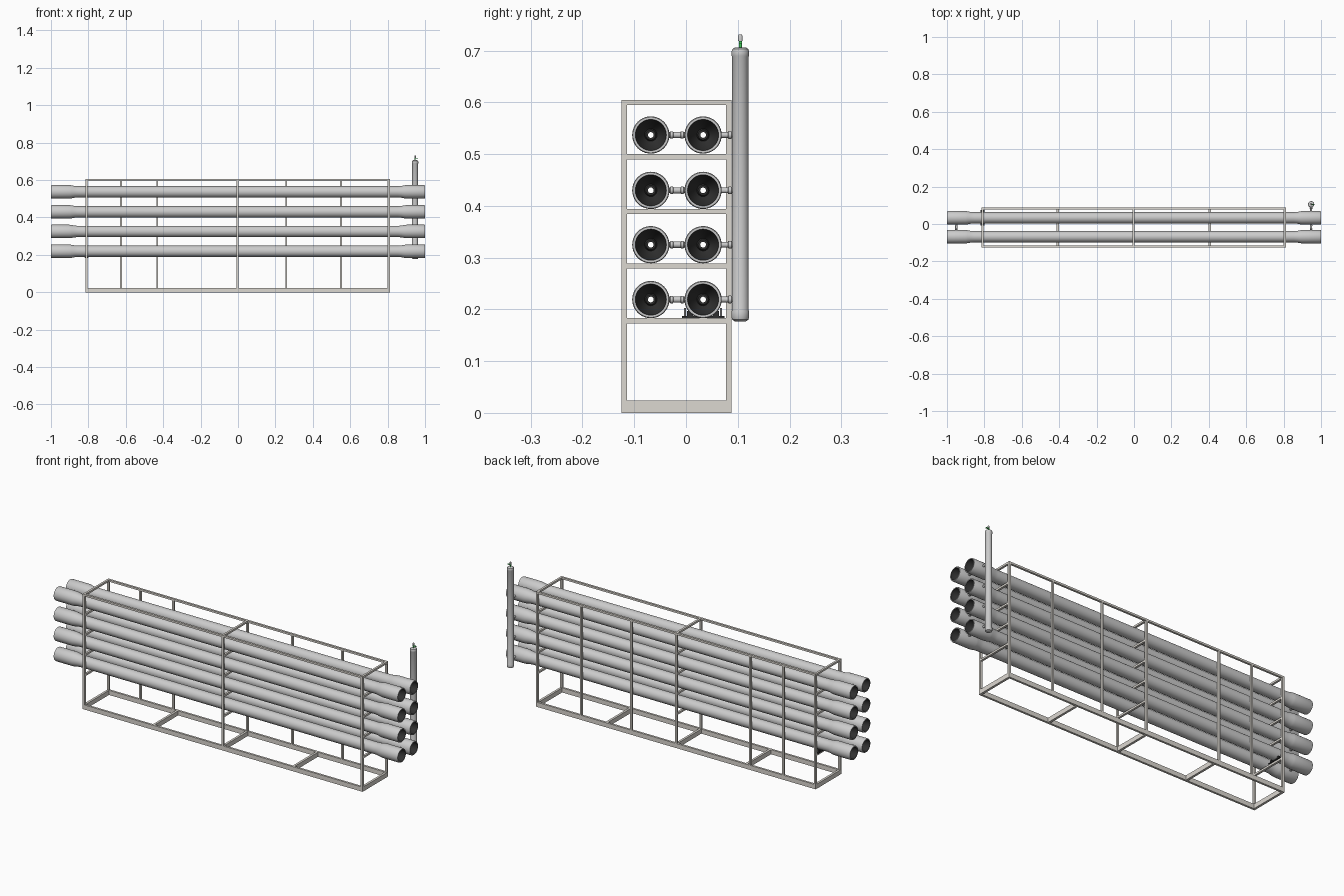
import bpy, math
from mathutils import Vector, Matrix

if "Cube" in bpy.data.objects:
    bpy.data.objects.remove(bpy.data.objects["Cube"])


def material(name, rgb):
    m = bpy.data.materials.new(name)
    m.diffuse_color = (*rgb, 1)
    m.use_nodes = True
    m.node_tree.nodes["Principled BSDF"].inputs["Base Color"].default_value = m.diffuse_color
    return m


FRAME = material("frame_paint", (0.72, 0.69, 0.64))
DARK = material("dark_cap", (0.03, 0.03, 0.03))
GREEN = material("green_stem", (0.05, 0.6, 0.1))


def box(name, x, y, z, mat=None):
    """Box from (min, max) pairs on each axis."""
    v = [(a, b, c) for a in x for b in y for c in z]
    f = [(0, 1, 3, 2), (4, 6, 7, 5), (0, 4, 5, 1), (2, 3, 7, 6), (0, 2, 6, 4), (1, 5, 7, 3)]
    me = bpy.data.meshes.new(name)
    me.from_pydata(v, [], f)
    ob = bpy.data.objects.new(name, me)
    bpy.context.collection.objects.link(ob)
    if mat:
        me.materials.append(mat)
    return ob


def lathe(name, profile, origin, axis, sides=40, closed=False, mats=(), dark=()):
    """Revolve (radius, distance) points round an axis through origin."""
    rot = Vector((0, 0, 1)).rotation_difference(Vector(axis)).to_matrix().to_4x4()
    mtx = Matrix.Translation(origin) @ rot
    n = len(profile)
    verts = [mtx @ Vector((r * math.cos(2 * math.pi * i / sides), r * math.sin(2 * math.pi * i / sides), d))
             for r, d in profile for i in range(sides)]
    faces, idx = [], []
    for k in range(n if closed else n - 1):
        for i in range(sides):
            a, b, j = k * sides, ((k + 1) % n) * sides, (i + 1) % sides
            faces.append((a + i, a + j, b + j, b + i))
            idx.append(1 if k in dark else 0)
    if not closed:
        faces += [tuple(reversed(range(sides))), tuple(range((n - 1) * sides, n * sides))]
        idx += [0, 0]
    me = bpy.data.meshes.new(name)
    me.from_pydata(verts, [], faces)
    for m in mats:
        me.materials.append(m)
    if len(mats) > 1:
        me.polygons.foreach_set("material_index", idx)
    ob = bpy.data.objects.new(name, me)
    bpy.context.collection.objects.link(ob)
    bpy.ops.object.select_all(action='DESELECT')
    ob.select_set(True)
    bpy.context.view_layer.objects.active = ob
    bpy.ops.object.shade_smooth_by_angle(angle=math.radians(35))
    return ob


# --- Frame ---
T = 0.011
YF, YB = (-0.125, -0.125 + T), (0.088 - T, 0.088)
TOP = 0.605
main_x = [-0.81, -0.003, 0.806]


def span(c, w=T):
    return (c - w / 2, c + w / 2)


for side, ys in (("front", YF), ("back", YB)):
    box(side + "_bottom_rail", (-0.8155, 0.8115), ys, (0, 0.024), FRAME)
    box(side + "_top_rail", (-0.8155, 0.8115), ys, (TOP - 0.01, TOP), FRAME)
    for x in main_x:
        box(side + "_post", span(x), ys, (0.024, TOP - 0.01), FRAME)
for x in (-0.625, -0.432, 0.258, 0.55):
    box("back_stud", span(x, 0.01), YB, (0.024, TOP - 0.01), FRAME)

# cross members: floor, shelves and top
inner = (YF[1], YB[0])
for x in main_x + [-0.408, 0.405]:
    box("floor_cross_beam", span(x, 0.012), inner, (0, 0.024), FRAME)
for x in main_x:
    box("top_cross_bar", span(x), inner, (TOP - 0.01, TOP), FRAME)
    for z in (0.173, 0.279, 0.384, 0.490):
        box("shelf_bar", span(x), inner, (z, z + 0.010), FRAME)

# --- Pressure tubes ---
PY = (-0.068, 0.033)
PZ = (0.219, 0.325, 0.430, 0.537)
GREY = material("tube_grey", (0.6, 0.6, 0.6))
half = [(0.0300, 0.855), (0.0312, 0.872), (0.0347, 0.890), (0.036, 0.900),
        (0.036, 0.996), (0.0345, 1.0), (0.030, 1.0), (0.0285, 0.985),
        (0.012, 0.960), (0.0095, 0.968), (0.0055, 0.968)]
profile = [(r, -d) for r, d in reversed(half)] + half
n = len(profile)
dark = {n // 2 + k for k in (6, 7, 8, 9)} | {0, 1, 2, 3} | {n - 1}
for y in PY:
    for z in PZ:
        lathe("pressure_tube", profile, (0, y, z), (1, 0, 0), closed=True,
              mats=(GREY, DARK), dark=dark)

# --- Couplings between tubes ---
for z in PZ:
    for x in (-0.95, 0.947):
        lathe("tube_coupling",
              [(0.0055, -0.02), (0.0055, -0.0135), (0.0072, -0.0125), (0.0072, -0.008), (0.006, -0.007),
               (0.006, 0.007), (0.0072, 0.008), (0.0072, 0.0125), (0.0055, 0.0135), (0.0055, 0.02)],
              (x, -0.0175, z), (0, 1, 0), 20)
    lathe("manifold_branch",
          [(0.0055, 0), (0.0055, 0.014), (0.0075, 0.015), (0.0075, 0.021), (0.006, 0.022), (0.006, 0.03)],
          (0.947, 0.067, z), (0, 1, 0), 20)

# --- Vertical manifold with capped ends ---
MX, MY = 0.947, 0.105
lathe("manifold_pipe",
      [(0.011, 0.177), (0.0155, 0.180), (0.017, 0.185), (0.017, 0.196), (0.016, 0.198),
       (0.016, 0.688), (0.017, 0.690), (0.017, 0.698), (0.0155, 0.703), (0.011, 0.706)],
      (MX, MY, 0), (0, 0, 1), 32)
lathe("valve_stem", [(0.003, 0.705), (0.003, 0.722)], (MX, MY, 0), (0, 0, 1), 16, mats=(GREEN,))
lathe("valve_tip", [(0.0045, 0.719), (0.0045, 0.728), (0.003, 0.731)], (MX, MY, 0), (0, 0, 1), 16)
box("valve_handle", (MX - 0.004, MX + 0.016), span(MY, 0.006), (0.714, 0.718), GREEN)

# --- Saddle under the lowest back tube ---
box("saddle_base", span(-0.81, 0.022), (-0.008, 0.074), (0.183, 0.187), DARK)
for s in (-1, 1):
    box("saddle_cheek", span(-0.81, 0.018), span(0.033 + s * 0.025, 0.012), (0.187, 0.197), DARK)
    lathe("saddle_bolt", [(0.002, 0.187), (0.002, 0.203)], (-0.81, 0.033 + s * 0.035, 0), (0, 0, 1), 10)
